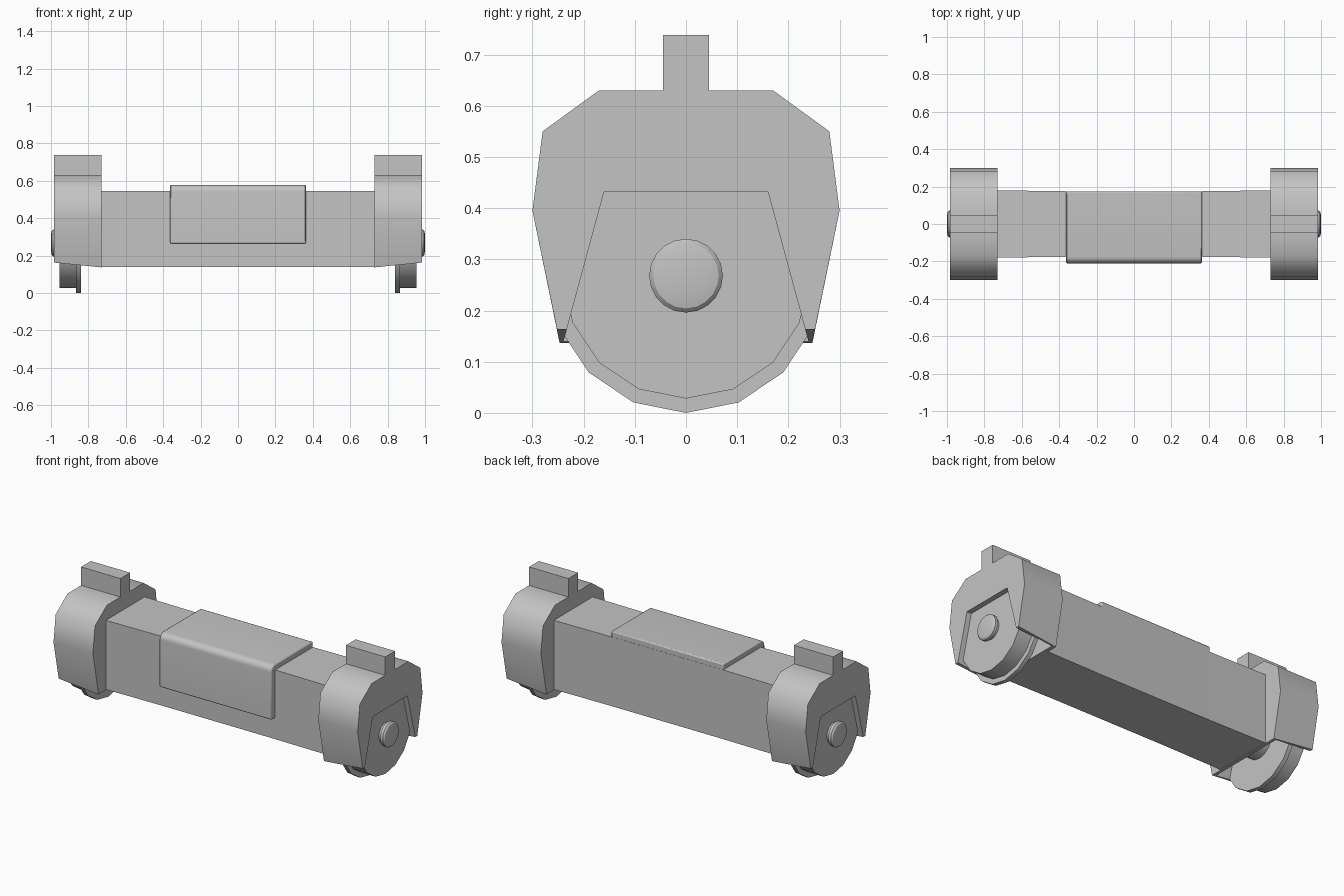
import bpy
import bmesh
from math import sin, cos, pi, radians

cube = bpy.data.objects.get("Cube")
if cube:
    bpy.data.objects.remove(cube, do_unlink=True)

grey = bpy.data.materials.new("plain_grey")
grey.use_nodes = True
grey.diffuse_color = (0.55, 0.55, 0.55, 1)
grey.node_tree.nodes["Principled BSDF"].inputs["Base Color"].default_value = (0.55, 0.55, 0.55, 1)


def finish(name, bm):
    bmesh.ops.recalc_face_normals(bm, faces=bm.faces)
    mesh = bpy.data.meshes.new(name)
    bm.to_mesh(mesh)
    bm.free()
    mesh.materials.append(grey)
    obj = bpy.data.objects.new(name, mesh)
    bpy.context.collection.objects.link(obj)
    return obj


def activate(obj):
    bpy.ops.object.select_all(action='DESELECT')
    obj.select_set(True)
    bpy.context.view_layer.objects.active = obj


def smooth(obj, degrees):
    activate(obj)
    bpy.ops.object.shade_smooth_by_angle(angle=radians(degrees))


def prism(name, points, lo, hi, place):
    """Extrude an outline from lo to hi; place(u, v, depth) gives the position."""
    bm = bmesh.new()
    a, b = [[bm.verts.new(place(u, v, d)) for u, v in points] for d in (lo, hi)]
    bm.faces.new(a)
    bm.faces.new(b)
    for i in range(len(points)):
        j = (i + 1) % len(points)
        bm.faces.new((a[i], a[j], b[j], b[i]))
    return finish(name, bm)


def lathe(name, profile, side, height, count=16):
    """Spin (x, radius) points around an axle along x; end points lie on the axis."""
    bm = bmesh.new()
    rings = []
    for x, r in profile:
        rings.append([bm.verts.new((side * x, r * sin(2 * pi * i / count),
                                    height - r * cos(2 * pi * i / count)))
                      for i in range(count)])
    for a, b in zip(rings, rings[1:]):
        for i in range(count):
            j = (i + 1) % count
            bm.faces.new((a[i], a[j], b[j], b[i]))
    bm.faces.new(rings[0])
    bm.faces.new(rings[-1])
    obj = finish(name, bm)
    smooth(obj, 30)
    return obj


def along_x(u, v, d):
    return (d, u, v)


def along_z(u, v, d):
    return (u, v, d)


def mirrored(half):
    return half + [(-y, z) for y, z in reversed(half)]


# Long beam, slightly waisted in the middle
beam_plan = [(-0.74, -0.18), (-0.36, -0.175), (0.36, -0.175), (0.74, -0.18),
             (0.74, 0.18), (0.36, 0.175), (-0.36, 0.175), (-0.74, 0.18)]
prism("beam", beam_plan, 0.14, 0.545, along_z)

# Cover plate folded over the top and front of the beam, with a rounded fold
r = 0.035
fold = [(-0.21 + r - r * cos(t * pi / 12), 0.578 - r + r * sin(t * pi / 12)) for t in range(7)]
cover_outline = [(-0.16, 0.265), (-0.21, 0.265)] + fold + [(0.174, 0.578), (0.174, 0.53), (-0.16, 0.53)]
cover = prism("cover_plate", cover_outline, -0.363, 0.363, along_x)
bevel = cover.modifiers.new("soft_edges", 'BEVEL')
bevel.width = 0.006
bevel.segments = 2
bevel.limit_method = 'ANGLE'
smooth(cover, 40)

# Wheel housings with stop tab, wheel and axle at each end
housing_outline = mirrored([(0.247, 0.137), (0.30, 0.395), (0.28, 0.55), (0.17, 0.63),
                            (0.045, 0.63), (0.045, 0.738)])
pocket_outline = mirrored([(0.25, 0.1), (0.16, 0.432)])
wheel_profile = [(0.745, 0.1), (0.84, 0.1), (0.84, 0.268), (0.865, 0.268),
                 (0.865, 0.24), (0.955, 0.24)]
axle_profile = [(0.95, 0.06), (0.972, 0.06), (0.972, 0.072), (0.988, 0.072),
                (0.996, 0.064), (1.0, 0.045)]

for side, label in ((1, "left"), (-1, "right")):
    def sloped(u, v, d, s=side):
        # The lower edge rises towards the outer end
        if v < 0.14 and d > 0.9:
            return (s * d, u + (0.005 if u > 0 else -0.005), v + 0.026)
        return (s * d, u, v)

    def straight(u, v, d, s=side):
        return (s * d, u, v)

    housing = prism(label + "_wheel_housing", housing_outline, 0.73, 0.985, sloped)
    cutter = prism("pocket_cutter", pocket_outline, 0.75, 1.05, straight)
    cutter.hide_render = True
    cut = housing.modifiers.new("wheel_pocket", 'BOOLEAN')
    cut.operation = 'DIFFERENCE'
    cut.solver = 'EXACT'
    cut.object = cutter
    activate(housing)
    bpy.ops.object.modifier_apply(modifier=cut.name)
    bpy.data.objects.remove(cutter, do_unlink=True)
    smooth(housing, 50)

    lathe(label + "_wheel", wheel_profile, side, 0.268)
    lathe(label + "_axle", axle_profile, side, 0.268, 20)
